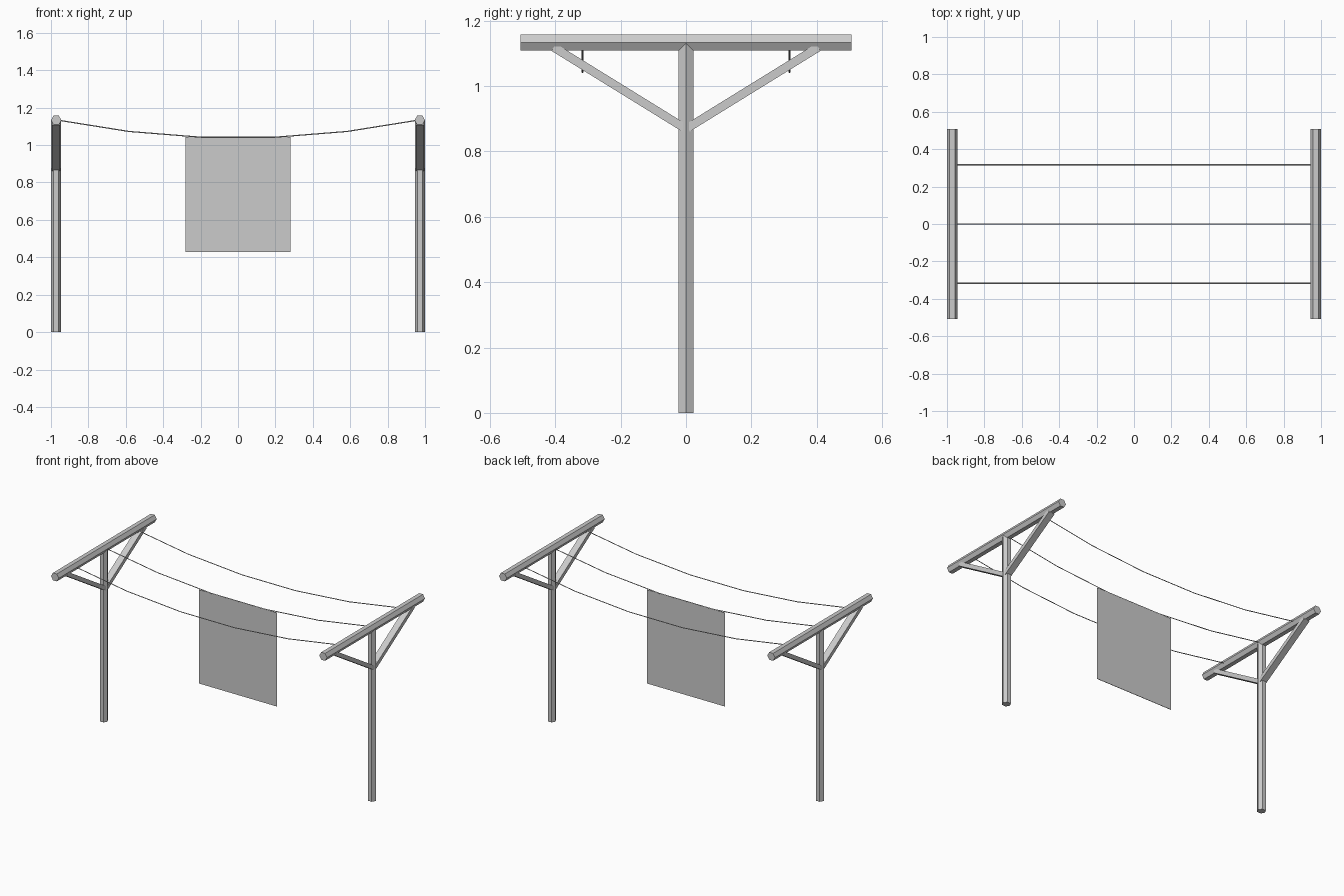
import bpy, math
from mathutils import Vector

if "Cube" in bpy.data.objects:
    bpy.data.objects.remove(bpy.data.objects["Cube"])


def material(name, colour):
    m = bpy.data.materials.new(name)
    m.use_nodes = True
    m.diffuse_color = colour
    m.node_tree.nodes["Principled BSDF"].inputs["Base Color"].default_value = colour
    return m


GREY = material("plain grey", (0.6, 0.6, 0.6, 1))
POST_X, BAR_Z, BAR_R = 0.972, 1.133, 0.028


def finish(name):
    ob = bpy.context.object
    ob.name = name
    ob.data.materials.append(GREY)
    return ob


def hex_pole(name, centre, radius, length, rotation=(0, 0, 0)):
    # hexagon corners point along x
    bpy.ops.mesh.primitive_cylinder_add(vertices=6, radius=radius, depth=length)
    ob = finish(name)
    for v in ob.data.vertices:
        v.co.x, v.co.y = v.co.y, -v.co.x
    ob.rotation_euler = rotation
    ob.location = centre


def box(name, centre, size, rotation=(0, 0, 0)):
    bpy.ops.mesh.primitive_cube_add(size=1, location=centre, rotation=rotation)
    finish(name).scale = size


# Two end frames: post, crossbar and a pair of braces
for side, sx in (("left", 1), ("right", -1)):
    x = sx * POST_X
    hex_pole(side + "_post", (x, 0, BAR_Z / 2), 0.0265, BAR_Z)
    hex_pole(side + "_crossbar", (x, 0, BAR_Z), BAR_R, 1.014, (math.pi / 2, 0, 0))
    for end, sy in (("back", 1), ("front", -1)):
        low, high = Vector((x, sy * 0.005, 0.872)), Vector((x, sy * 0.405, 1.119))
        d = high - low
        box(f"{side}_{end}_brace", (low + high) / 2, (0.043, d.length, 0.026),
            (math.atan2(d.z, d.y), 0, 0))

# Three sagging lines
for name, y in (("front", -0.317), ("middle", 0), ("back", 0.317)):
    curve = bpy.data.curves.new(name + "_line", "CURVE")
    curve.dimensions = "3D"
    curve.bevel_depth = 0.003
    curve.bevel_resolution = 0
    spline = curve.splines.new("POLY")
    spline.points.add(5)
    for i, p in enumerate(spline.points):
        x = POST_X * (2 * i / 5 - 1)
        p.co = (x, y, 1.038 + 0.1025 * x * x, 1)
    curve.materials.append(GREY)
    ob = bpy.data.objects.new(name + "_line", curve)
    bpy.context.collection.objects.link(ob)

# Hanging cloth
box("cloth", (0, 0, 0.735), (0.564, 0.003, 0.614))
